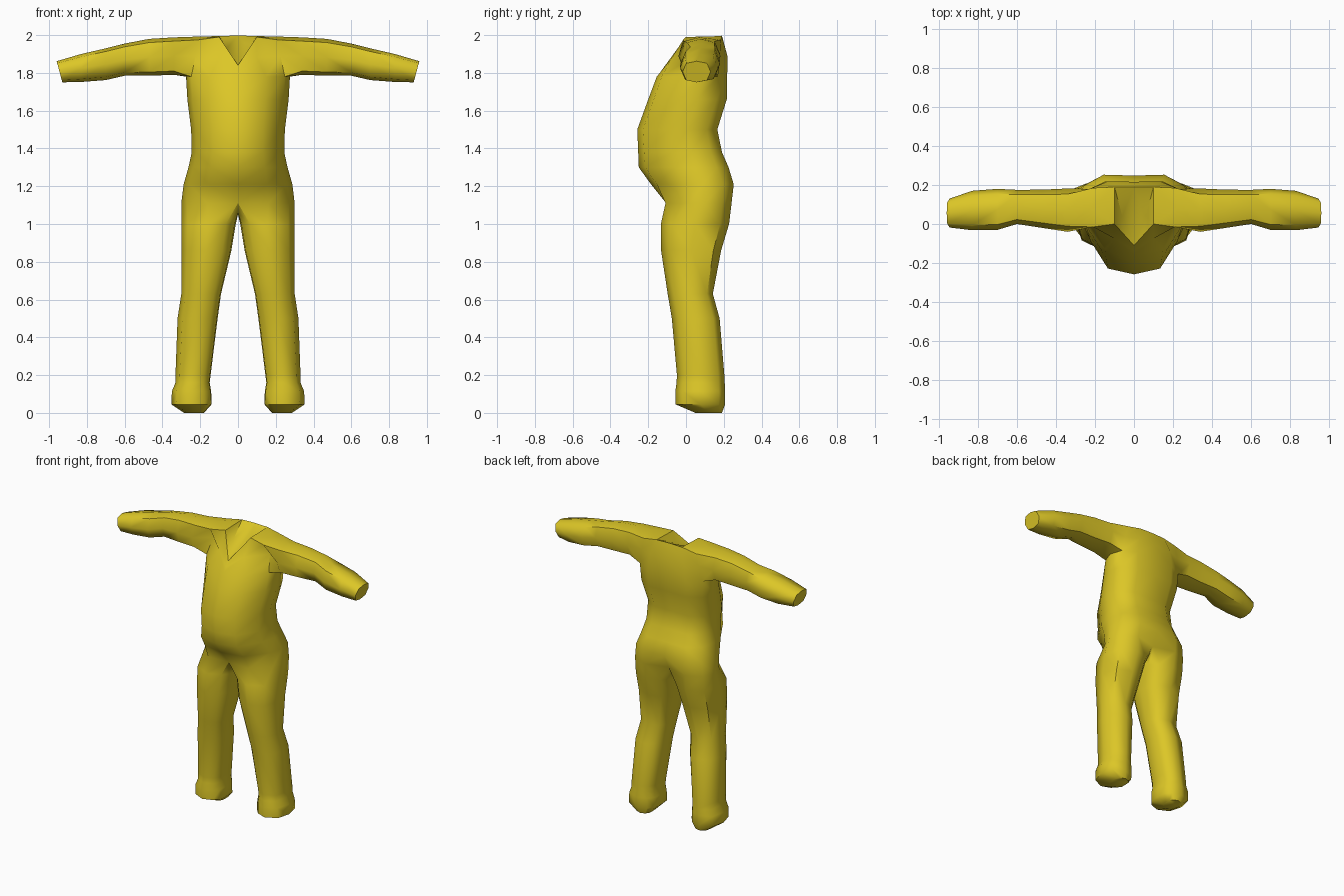
import bpy, bmesh, math

yellow = bpy.data.materials.new("yellow cloth")
yellow.diffuse_color = (0.72, 0.57, 0.02, 1)

bm = bmesh.new()


def verts(points):
    return [bm.verts.new(p) for p in points]


def bridge(a, b, closed, skip=()):
    """Join two rows of vertices with quads, leaving out the skipped columns."""
    n = len(a)
    for i in range(n if closed else n - 1):
        if i not in skip:
            j = (i + 1) % n
            bm.faces.new((a[i], a[j], b[j], b[i]))


# Torso: half rows from front centre round the side to back centre
# (z, half width, front y, back y)
TORSO = [(1.11, 0.300, -0.135, 0.245), (1.21, 0.288, -0.185, 0.257),
         (1.30, 0.262, -0.250, 0.230), (1.38, 0.245, -0.253, 0.195),
         (1.50, 0.248, -0.258, 0.170), (1.66, 0.268, -0.200, 0.220),
         (1.78, 0.275, -0.155, 0.222), (1.89, 0.250, -0.080, 0.222)]
# fractions of half width and of depth for each column
COLUMNS = [(0, 0), (0.54, 0.07), (0.90, 0.40), (1, 0.62), (0.90, 0.86), (0.54, 0.99), (0, 0.98)]
rows = [verts([(u * w, f + v * (b - f), z) for u, v in COLUMNS]) for z, w, f, b in TORSO]
rows[0][0].co.y += 0.03                      # dip above the crotch
rows[0][6].co.y -= 0.04
rows[7][0].co = (0, -0.135, 1.805)           # row dips under the V neck
rows[7][1].co = (0.10, -0.075, 1.88)

# Shoulder line and neckline
top = verts([(0, -0.110, 1.84), (0.10, 0.0, 1.99), (0.21, -0.015, 1.975), (0.22, 0.08, 1.992),
             (0.21, 0.185, 1.975), (0.10, 0.19, 1.995), (0, 0.19, 1.998)])
rows.append(top)
for k in range(len(rows) - 1):
    armhole = (2, 3) if k >= 6 else ()
    bridge(rows[k], rows[k + 1], False, armhole)
bm.faces.new((top[1], top[2], top[3]))
bm.faces.new((top[1], top[3], top[5]))
bm.faces.new((top[3], top[4], top[5]))

# Sunken neck inside the collar
neck = bm.verts.new((0.06, 0.04, 1.93))
for a, b in ((0, 1), (1, 5), (5, 6), (6, 0)):
    bm.faces.new((top[a], top[b], neck))

# Sleeve: (x, low z, high z, front y, back y)
ARM = [(0.34, 1.790, 1.988, -0.040, 0.182), (0.47, 1.785, 1.980, -0.020, 0.176),
       (0.60, 1.785, 1.955, 0.000, 0.175), (0.70, 1.762, 1.930, -0.030, 0.180),
       (0.83, 1.752, 1.900, -0.032, 0.170), (0.945, 1.750, 1.862, -0.018, 0.130)]
ARM_SECTION = [(0.13, 0.10), (0.5, 0), (0.87, 0.10), (1, 0.5),
               (0.87, 0.90), (0.5, 1), (0.13, 0.90), (0, 0.5)]
low, mid = rows[6], rows[7]
ring = [low[2], low[3], low[4], mid[4], top[4], top[3], top[2], mid[2]]
for n, (x, z0, z1, f, b) in enumerate(ARM):
    slant = 0.03 if n == len(ARM) - 1 else 0
    new = verts([(x + slant * (v - 0.5), f + u * (b - f), z0 + v * (z1 - z0))
                 for u, v in ARM_SECTION])
    bridge(ring, new, True)
    ring = new
bm.faces.new(ring)

# Leg and foot: (z, inner x, outer x, front y, back y), starting at the crotch arc
LEG = [(1.00, 0.012, 0.300, -0.133, 0.228), (0.86, 0.035, 0.300, -0.132, 0.186),
       (0.63, 0.090, 0.300, -0.097, 0.142), (0.50, 0.108, 0.320, -0.075, 0.178),
       (0.20, 0.145, 0.331, -0.048, 0.203), (0.16, 0.150, 0.331, -0.050, 0.205),
       (0.115, 0.142, 0.350, -0.056, 0.207), (0.045, 0.140, 0.353, -0.055, 0.207),
       (0.0, 0.180, 0.285, 0.050, 0.190)]
LEG_SECTION = [(0.18, 0.10), (0.5, 0), (0.88, 0.15), (1, 0.5), (0.90, 0.87),
               (0.5, 1), (0.18, 0.92), (0.02, 0.75), (0, 0.5), (0.02, 0.25)]
crotch = verts([(0, 0.15, 1.065), (0, 0.07, 1.05), (0, -0.02, 1.06)])
ring = rows[0] + crotch
for z, xi, xo, f, b in LEG:
    new = verts([(xi + u * (xo - xi), f + v * (b - f), z) for u, v in LEG_SECTION])
    bridge(ring, new, True)
    ring = new
bm.faces.new(ring)

bmesh.ops.recalc_face_normals(bm, faces=bm.faces[:])
mesh = bpy.data.meshes.new("jumpsuit")
bm.to_mesh(mesh)
bm.free()
mesh.materials.append(yellow)
suit = bpy.data.objects.new("jumpsuit", mesh)
bpy.context.collection.objects.link(suit)

# Smooth cloth with a crisp neckline and cuffs
mesh.shade_smooth()
mesh.set_sharp_from_angle(angle=math.radians(55))

# Left half from the right half
mirror = suit.modifiers.new("mirror", 'MIRROR')
mirror.use_clip = True
mirror.merge_threshold = 0.001
